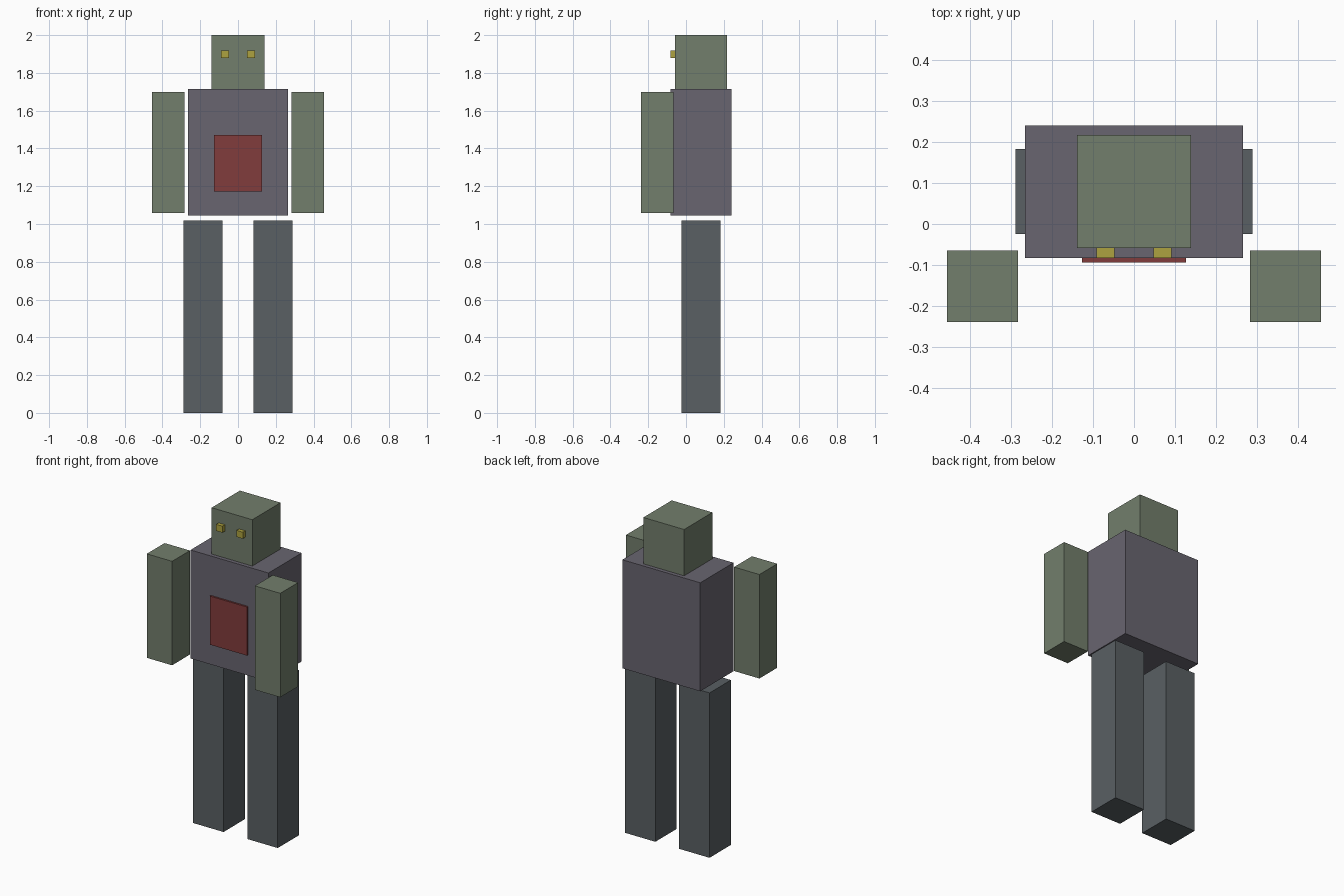
import bpy
import bmesh
from mathutils import Vector

if "Cube" in bpy.data.objects:
    bpy.data.objects.remove(bpy.data.objects["Cube"])


def material(name, rgb):
    mat = bpy.data.materials.new(name)
    mat.diffuse_color = (*rgb, 1.0)
    mat.use_nodes = True
    mat.node_tree.nodes["Principled BSDF"].inputs["Base Color"].default_value = mat.diffuse_color
    return mat


skin = material("green_skin", (0.17, 0.21, 0.15))
shirt = material("purple_grey", (0.14, 0.13, 0.16))
trousers = material("dark_slate", (0.10, 0.115, 0.125))
red = material("red", (0.22, 0.045, 0.045))
yellow = material("yellow", (0.42, 0.36, 0.05))


def box(name, low, high, mat):
    """Box between two opposite corners, origin at its centre."""
    low, high = Vector(low), Vector(high)
    mesh = bpy.data.meshes.new(name)
    bm = bmesh.new()
    bmesh.ops.create_cube(bm, size=1.0)
    bmesh.ops.scale(bm, vec=high - low, verts=bm.verts)
    bm.to_mesh(mesh)
    bm.free()
    mesh.materials.append(mat)
    obj = bpy.data.objects.new(name, mesh)
    obj.location = (low + high) / 2
    bpy.context.collection.objects.link(obj)
    return obj


def pair(name, low, high, mat):
    """Right-hand box plus its mirror image across x = 0."""
    box(name + "_right", low, high, mat)
    box(name + "_left", (-high[0], *low[1:]), (-low[0], *high[1:]), mat)


# Head and torso
box("head", (-0.139, -0.059, 1.714), (0.139, 0.217, 2.0), skin)
box("torso", (-0.266, -0.083, 1.044), (0.266, 0.241, 1.714), shirt)

# Raised panel on the chest
box("chest_panel", (-0.127, -0.094, 1.171), (0.127, -0.083, 1.471), red)

# Eyes, arms and legs
pair("eye", (0.048, -0.083, 1.879), (0.091, -0.059, 1.919), yellow)
pair("arm", (0.283, -0.239, 1.057), (0.456, -0.065, 1.699), skin)
pair("leg", (0.081, -0.025, 0.0), (0.289, 0.183, 1.018), trousers)
